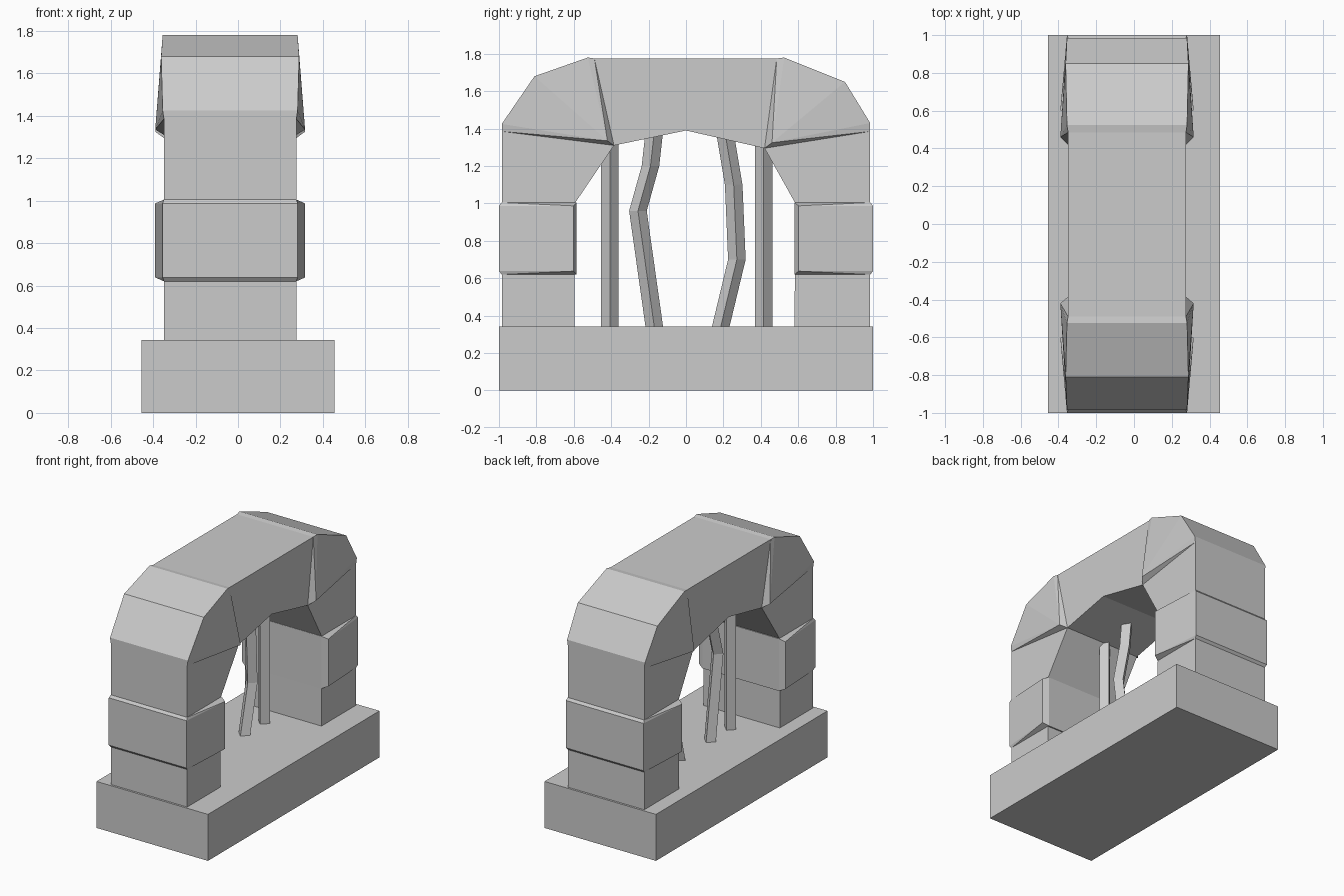
import bpy, bmesh

if "Cube" in bpy.data.objects:
    bpy.data.objects.remove(bpy.data.objects["Cube"])

CX = -0.037      # centre line of the arch across x
HALF = 0.312     # half thickness of the arch


def finish(name, bm):
    bmesh.ops.recalc_face_normals(bm, faces=bm.faces)
    mesh = bpy.data.meshes.new(name)
    bm.to_mesh(mesh)
    bm.free()
    obj = bpy.data.objects.new(name, mesh)
    bpy.context.collection.objects.link(obj)
    return obj


def prism(name, profile, cx=CX, half=HALF):
    """Extrude a (y, z) outline across x."""
    bm = bmesh.new()
    face = bm.faces.new([bm.verts.new((cx - half, y, z)) for y, z in profile])
    out = bmesh.ops.extrude_face_region(bm, geom=[face])
    verts = [g for g in out["geom"] if isinstance(g, bmesh.types.BMVert)]
    bmesh.ops.translate(bm, verts=verts, vec=(2 * half, 0, 0))
    finish(name, bm)


def flared_block(name, points):
    """Hull of (y, z, half width) points mirrored about the arch centre."""
    bm = bmesh.new()
    for y, z, w in points:
        for s in (-1, 1):
            bm.verts.new((CX + s * w, y, z))
    bmesh.ops.convex_hull(bm, input=bm.verts)
    bmesh.ops.dissolve_limit(bm, angle_limit=0.01, verts=bm.verts, edges=bm.edges)
    finish(name, bm)


def bar(name, path, x=-0.078, r=0.047):
    """Diamond section lofted through (y, z) points."""
    bm = bmesh.new()
    rings = [[bm.verts.new(p) for p in
              ((x - r, y, z), (x, y - r, z), (x + r, y, z), (x, y + r, z))]
             for y, z in path]
    for a, b in zip(rings, rings[1:]):
        for i in range(4):
            j = (i + 1) % 4
            bm.faces.new((a[i], a[j], b[j], b[i]))
    bm.faces.new(rings[0][::-1])
    bm.faces.new(rings[-1])
    finish(name, bm)


# Base slab
prism("base_slab", [(-1, 0), (1, 0), (1, 0.343), (-1, 0.343)], 0, 0.455)

# Pillars with slanted heads
prism("front_pillar", [(-0.985, 0.343), (-0.595, 0.343), (-0.595, 1.0),
                       (-0.385, 1.31), (-0.985, 1.39)])
prism("back_pillar", [(0.985, 0.343), (0.58, 0.343), (0.585, 1.0),
                      (0.42, 1.295), (0.985, 1.39)])

# Lintel with a shallow peaked underside
prism("lintel", [(-0.49, 1.775), (-0.385, 1.31), (0, 1.39),
                 (0.42, 1.295), (0.485, 1.775)])

# Raised bands around the pillars
for name, s, inner in (("front_band", -1, 0.585), ("back_band", 1, 0.58)):
    pts = []
    for rim, face in ((0.62, 0.638), (1.005, 0.987)):
        pts += [(s * 0.985, rim, HALF), (s * inner, rim, HALF),
                (s * 1.0, face, 0.318), (s * 0.602, face, 0.353)]
    flared_block(name, pts)

# Flared corner stones
flared_block("front_corner_stone", [
    (-0.985, 1.425, 0.318), (-0.81, 1.68, 0.325), (-0.525, 1.78, 0.318),
    (-0.42, 1.335, 0.353),
    (-0.985, 1.385, HALF), (-0.49, 1.775, HALF), (-0.385, 1.31, HALF)])
flared_block("back_corner_stone", [
    (0.985, 1.43, 0.318), (0.85, 1.65, 0.325), (0.525, 1.78, 0.318),
    (0.46, 1.325, 0.353),
    (0.985, 1.385, HALF), (0.485, 1.775, HALF), (0.42, 1.295, HALF)])

# Straight and bent bars inside the opening
bar("front_straight_bar", [(-0.407, 0.33), (-0.407, 1.33)])
bar("back_straight_bar", [(0.415, 0.33), (0.415, 1.33)])
bar("front_bent_bar", [(-0.168, 0.33), (-0.257, 0.96), (-0.19, 1.2), (-0.17, 1.38)])
bar("back_bent_bar", [(0.183, 0.33), (0.272, 0.7), (0.255, 1.1), (0.21, 1.37)])
